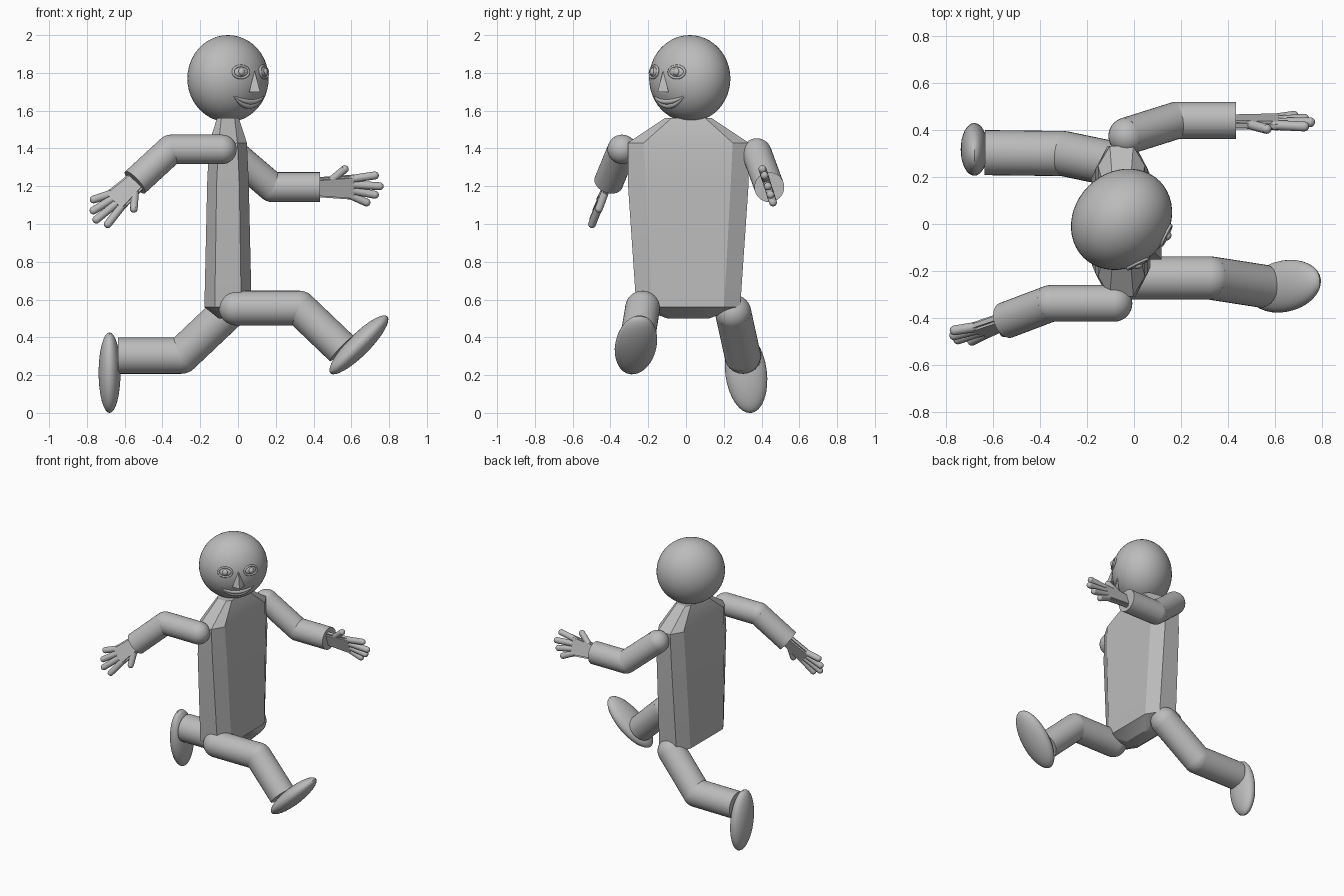
import bpy, bmesh, math
from mathutils import Vector, Matrix

if "Cube" in bpy.data.objects:
    bpy.data.objects.remove(bpy.data.objects["Cube"])

grey = bpy.data.materials.new("plain grey")
grey.use_nodes = True
grey.diffuse_color = (0.5, 0.5, 0.5, 1)
grey.node_tree.nodes["Principled BSDF"].inputs["Base Color"].default_value = (0.5, 0.5, 0.5, 1)


def finish(name, bm, angle=35):
    """Turn a bmesh into a shaded object."""
    bmesh.ops.recalc_face_normals(bm, faces=bm.faces)
    me = bpy.data.meshes.new(name)
    bm.to_mesh(me)
    bm.free()
    me.materials.append(grey)
    ob = bpy.data.objects.new(name, me)
    bpy.context.collection.objects.link(ob)
    bpy.ops.object.select_all(action='DESELECT')
    ob.select_set(True)
    bpy.context.view_layer.objects.active = ob
    bpy.ops.object.shade_smooth_by_angle(angle=math.radians(angle))
    return ob


def frame(origin, x, y):
    """Matrix with the given x axis and approximate y axis."""
    x = Vector(x).normalized()
    z = x.cross(Vector(y)).normalized()
    m = Matrix((x, z.cross(x), z)).transposed().to_4x4()
    m.translation = Vector(origin)
    return m


def ball(bm, matrix, size, seg=32):
    bmesh.ops.create_uvsphere(bm, u_segments=seg, v_segments=seg // 2, radius=1,
                              matrix=matrix @ Matrix.Diagonal((*size, 1)))


def rod(bm, a, b, r1, r2, seg=32):
    a, b = Vector(a), Vector(b)
    turn = (b - a).to_track_quat('Z', 'Y').to_matrix().to_4x4()
    bmesh.ops.create_cone(bm, cap_ends=True, segments=seg, radius1=r1, radius2=r2,
                          depth=(b - a).length, matrix=Matrix.Translation((a + b) / 2) @ turn)


def limb(name, top, joint, end, r):
    """Two straight tubes with a rounded top and joint and a flat end."""
    bm = bmesh.new()
    rod(bm, top, joint, r, r)
    rod(bm, joint, end, r, r)
    for p in (top, joint):
        ball(bm, Matrix.Translation(p), (r, r, r))
    finish(name, bm)


def hand(name, wrist, forward, thumbward):
    """Flat tapered palm, four fingers and a thumb, in the hand's own plane."""
    m = frame(wrist, forward, thumbward)
    bm = bmesh.new()
    palm = bmesh.ops.create_cube(bm, size=1)["verts"]
    for v in palm:
        v.co = Vector((0.07 + v.co.x * 0.2, v.co.y * (0.12 + 0.03 * v.co.x), v.co.z * 0.04))
    bmesh.ops.bevel(bm, geom=list(bm.edges), offset=0.01, segments=2, affect='EDGES')
    bmesh.ops.transform(bm, matrix=m, verts=bm.verts)
    fingers = (((0.03, 0.03), (0.11, 0.1)), ((0.14, 0.045), (0.27, 0.065)),
               ((0.15, 0.015), (0.295, 0.005)), ((0.15, -0.018), (0.27, -0.042)),
               ((0.14, -0.045), (0.225, -0.085)))
    for a, b in fingers:
        a, b = m @ Vector((*a, 0)), m @ Vector((*b, 0))
        rod(bm, a, b, 0.021, 0.021, 16)
        for p in (a, b):
            ball(bm, Matrix.Translation(p), (0.021,) * 3, 16)
    finish(name, bm)


def foot(name, centre, axis):
    bm = bmesh.new()
    ball(bm, frame(centre, axis, (0, 1, 0)), (0.215, 0.11, 0.058))
    finish(name, bm)


# Torso: angular loft, each level is height, half depth, flat width, end depth, end width
levels = ((0.50, 0.05, 0.08, 0.03, 0.11), (0.56, 0.125, 0.19, 0.07, 0.275),
          (1.22, 0.11, 0.225, 0.06, 0.32), (1.43, 0.1, 0.235, 0.05, 0.32),
          (1.56, 0.058, 0.09, 0.035, 0.125))
bm = bmesh.new()
rings = []
for z, a, b, c, d in levels:
    outline = ((a, -b), (a, b), (c, d), (-c, d), (-a, b), (-a, -b), (-c, -d), (c, -d))
    rings.append([bm.verts.new((x - 0.053, y + 0.012, z)) for x, y in outline])
for low, high in zip(rings, rings[1:]):
    for i in range(8):
        j = (i + 1) % 8
        bm.faces.new((low[i], low[j], high[j], high[i]))
bm.faces.new(rings[0])
bm.faces.new(rings[-1])
finish("torso", bm, 25)

# Head frame: x is the gaze direction, y runs across the face
face = frame((-0.053, 0.02, 1.77), (1, -1, 0), (1, 1, 0))
bm = bmesh.new()
ball(bm, face, (0.2, 0.23, 0.23), 48)
finish("head", bm)

# Nose: four-sided cone with one edge forward
bm = bmesh.new()
bmesh.ops.create_cone(bm, cap_ends=True, segments=4, radius1=0.041, radius2=0, depth=0.11,
                      matrix=face @ Matrix.Translation((0.2, 0, -0.015)))
finish("nose", bm, 10)


def tube(name, points, radii, closed=False):
    """Bevelled curve through points given in the head frame."""
    cu = bpy.data.curves.new(name, 'CURVE')
    cu.dimensions = '3D'
    cu.bevel_depth = 1
    cu.bevel_resolution = 3
    sp = cu.splines.new('POLY')
    sp.points.add(len(points) - 1)
    sp.use_cyclic_u = closed
    for p, co, r in zip(sp.points, points, radii):
        p.co = (*(face @ Vector(co)), 1)
        p.radius = r
    sp.use_smooth = True
    cu.materials.append(grey)
    bpy.context.collection.objects.link(bpy.data.objects.new(name, cu))


def skin(y, z):
    """Depth of the head surface at a place on the face."""
    return 0.2 * math.sqrt(1 - (y / 0.23) ** 2 - (z / 0.23) ** 2)


# Eyes: eyeball, iris and an almond lid ring each
for side, s in (("right", -1), ("left", 1)):
    y0, z0 = s * 0.086, 0.035
    out = Vector((skin(y0, z0), y0, z0))
    normal = Vector((out.x / 0.04, out.y / 0.053, out.z / 0.053)).normalized()
    local = frame(out, normal, (0, 1, 0))
    bm = bmesh.new()
    ball(bm, face @ local, (0.012, 0.042, 0.026), 24)
    finish(side + "_eyeball", bm)
    bm = bmesh.new()
    ball(bm, face @ local @ Matrix.Translation((0.008, 0, 0)), (0.014, 0.019, 0.02), 20)
    finish(side + "_iris", bm)
    ring = [local @ Vector((0, 0.046 * math.cos(t), 0.032 * math.sin(t)))
            for t in (math.tau * i / 32 for i in range(32))]
    tube(side + "_eyelid", ring, [0.007] * 32, True)

# Lips: two tapered arcs that meet at the corners of the smile
for name, sag, thick in (("upper_lip", 0.03, 0.012), ("lower_lip", 0.05, 0.015)):
    path, radii = [], []
    for i in range(25):
        t = i / 12 - 1
        y, z = 0.112 * t, -0.093 - sag * (1 - t * t)
        path.append((skin(y, z), y, z))
        radii.append(0.002 + thick * (1 - t * t))
    tube(name, path, radii)

# Arms and hands
limb("right_arm", (-0.085, -0.338, 1.395), (-0.355, -0.338, 1.395), (-0.545, -0.41, 1.22), 0.078)
hand("right_hand", (-0.545, -0.41, 1.22), (-0.7, -0.27, -0.65), (0.66, -0.2, -0.63))
limb("left_arm", (-0.03, 0.375, 1.375), (0.18, 0.441, 1.195), (0.435, 0.441, 1.195), 0.079)
hand("left_hand", (0.455, 0.435, 1.195), (1, 0, 0), (0, -0.3, 0.95))

# Legs and feet
limb("right_leg", (-0.01, -0.23, 0.555), (0.325, -0.23, 0.555), (0.55, -0.265, 0.34), 0.092)
foot("right_foot", (0.64, -0.265, 0.36), (0.7, 0.13, 0.7))
limb("left_leg", (-0.06, 0.25, 0.53), (-0.3, 0.3, 0.303), (-0.635, 0.304, 0.303), 0.096)
foot("left_foot", (-0.68, 0.318, 0.213), (0, 0.13, -1))
